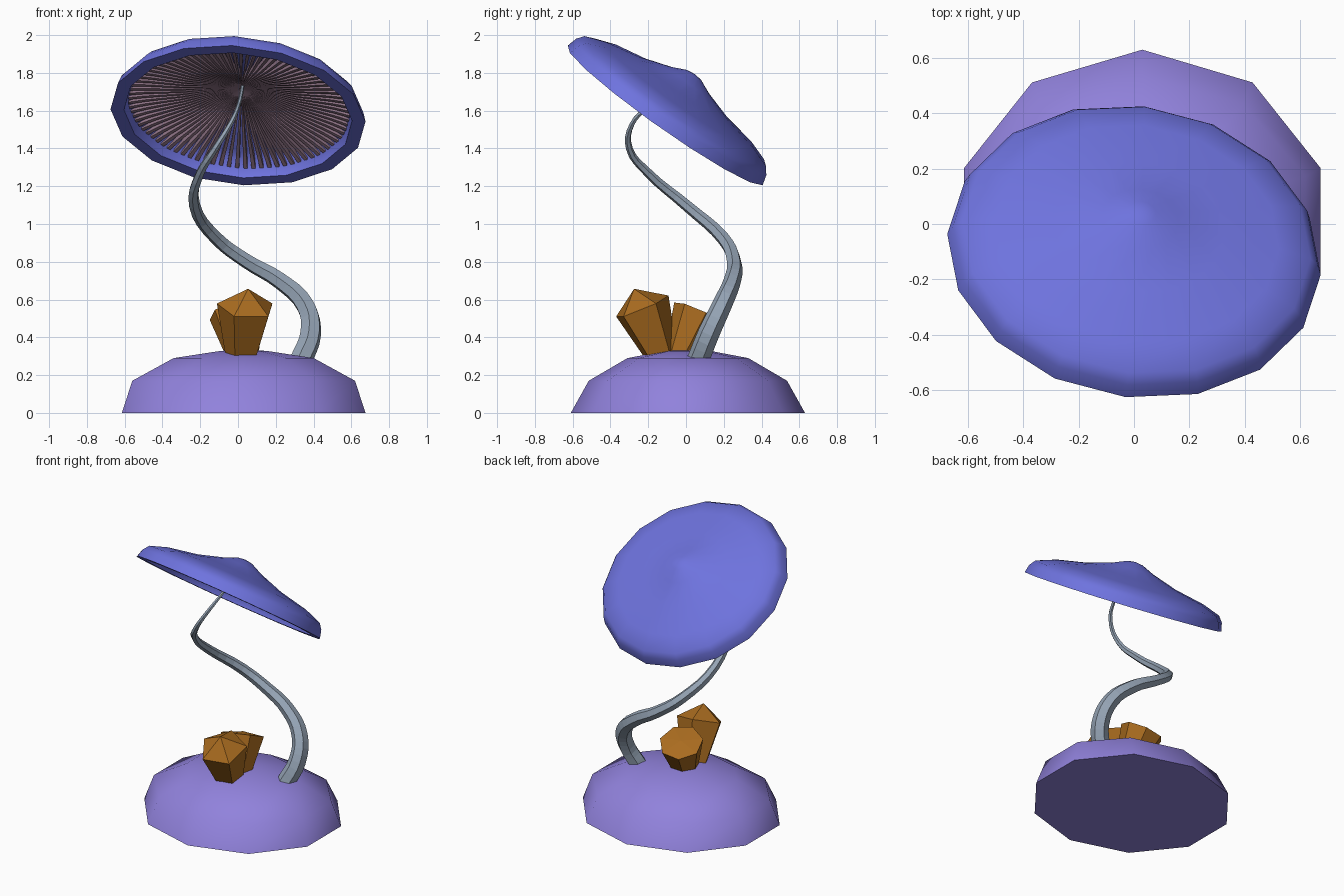
import bpy, bmesh, math
from mathutils import Vector, Matrix

if "Cube" in bpy.data.objects:
    bpy.data.objects.remove(bpy.data.objects["Cube"])


def mat(name, rgb):
    m = bpy.data.materials.new(name)
    m.diffuse_color = (*rgb, 1)
    m.use_nodes = True
    m.node_tree.nodes["Principled BSDF"].inputs["Base Color"].default_value = m.diffuse_color
    return m


LILAC = mat("lilac", (.283, .223, .716))
BLUE = mat("blue", (.156, .171, .73))
GREY = mat("blue grey", (.305, .376, .468))
MAUVE = mat("mauve", (.27, .17, .235))
AMBER = mat("amber", (.402, .15, .014))


def finish(bm, name, material, smooth=None):
    bmesh.ops.recalc_face_normals(bm, faces=bm.faces[:])
    me = bpy.data.meshes.new(name)
    bm.to_mesh(me)
    bm.free()
    ob = bpy.data.objects.new(name, me)
    bpy.context.collection.objects.link(ob)
    me.materials.append(material)
    if smooth:
        bpy.ops.object.select_all(action='DESELECT')
        ob.select_set(True)
        bpy.context.view_layer.objects.active = ob
        bpy.ops.object.shade_smooth_by_angle(angle=math.radians(smooth))
    return ob


def lathe(bm, profile, n, offset, frame):
    """Elliptical rings (rx, ry, z) joined by faces; rx = 0 makes a pole."""
    prev = None
    for k, (rx, ry, z) in enumerate(profile):
        if rx == 0:
            ring = [bm.verts.new(frame @ Vector((0, 0, z)))] * n
        else:
            ring = [bm.verts.new(frame @ Vector((rx * math.cos(a), ry * math.sin(a), z)))
                    for a in (offset + math.tau * i / n for i in range(n))]
        if prev:
            for i in range(n):
                j = (i + 1) % n
                f = []
                for v in (prev[i], prev[j], ring[j], ring[i]):
                    if v not in f:
                        f.append(v)
                bm.faces.new(f)
        elif rx:
            bm.faces.new(ring)
        prev = ring
    if profile[-1][0]:
        bm.faces.new(prev)


# Mound
bm = bmesh.new()
lathe(bm, [(.678, .62, 0), (.62, .525, .17), (.39, .32, .29), (.13, .12, .328), (0, 0, .335)],
      10, math.radians(90), Matrix.Translation((.03, .01, 0)))
finish(bm, "mound", LILAC, 60)

# Tilted cap frame
n = Vector((.125, .71, 1)).normalized()
ex = Vector((.71, -.125, 0)).normalized()
ey = n.cross(ex)
frame = Matrix.Translation((0, -.11, 1.575)) @ Matrix((ex, ey, n)).transposed().to_4x4()
K = .68 / .635   # cap is slightly wider than deep

# Cap shell: inner pole, hollow underside, lip, bell-shaped top
inner = [(0, .235), (.05, .23), (.13, .195), (.29, .14), (.47, .105), (.555, .065)]
outer = [(.568, 0), (.635, 0), (.62, .055), (.592, .092), (.48, .133), (.29, .172),
         (.13, .225), (.05, .262), (0, .27)]
bm = bmesh.new()
lathe(bm, [(r * K, r, h) for r, h in inner + outer], 16, math.radians(5), frame)
finish(bm, "cap", BLUE, 60)

# Gills: thin radial blades below the hollow
bm = bmesh.new()
upper = [(.01, .225), (.13, .19), (.29, .135), (.47, .1), (.55, .06)]
lower = [(.55, .05), (.47, .07), (.29, .105), (.13, .15), (.01, .17)]
COUNT = 84
for i in range(COUNT):
    a = math.tau * i / COUNT
    c, s = math.cos(a), math.sin(a)
    sides = []
    for t in (-1, 1):
        pts = []
        for r, h in upper + lower:
            w = t * (.001 + .009 * r / .55)
            pts.append(bm.verts.new(frame @ Vector(((r * c - w * s) * K, r * s + w * c, h))))
        sides.append(pts)
    m = len(upper)
    for k in range(2 * m):
        j = (k + 1) % (2 * m)
        bm.faces.new((sides[0][k], sides[0][j], sides[1][j], sides[1][k]))
    for p in sides:
        for k in range(m - 1):
            bm.faces.new((p[k], p[k + 1], p[-2 - k], p[-1 - k]))
finish(bm, "gills", MAUVE)

# Twisting stem, thinning towards the cap (x, y, z, radius)
path = [(.33, .06, .27, .06), (.385, .12, .42, .058), (.355, .19, .57, .053),
        (.22, .245, .70, .046), (.05, .255, .80, .04), (-.11, .2, .92, .036),
        (-.23, 0, 1.1, .03), (-.2, -.2, 1.27, .024), (-.12, -.3, 1.40, .018),
        (-.04, -.285, 1.53, .014), (0, -.2, 1.62, .011), (.03, 0, 1.76, .009)]
cu = bpy.data.curves.new("stem", 'CURVE')
cu.dimensions = '3D'
cu.bevel_depth = 1
cu.bevel_resolution = 1
cu.resolution_u = 4
cu.use_fill_caps = True
sp = cu.splines.new('BEZIER')
sp.bezier_points.add(len(path) - 1)
for p, (x, y, z, r) in zip(sp.bezier_points, path):
    p.co = (x, y, z)
    p.radius = r
    p.handle_left_type = p.handle_right_type = 'AUTO'
sp.use_smooth = False
cu.materials.append(GREY)
stem = bpy.data.objects.new("stem", cu)
bpy.context.collection.objects.link(stem)
bpy.ops.object.select_all(action='DESELECT')
stem.select_set(True)
bpy.context.view_layer.objects.active = stem
bpy.ops.object.convert(target='MESH')


# Crystals: flaring prisms with a faceted end
def crystal(name, base, head, r0, r1, tip, sides, turn):
    base, head = Vector(base), Vector(head)
    axis = head - base
    L = axis.length
    fr = Matrix.Translation(base) @ axis.to_track_quat('Z', 'Y').to_matrix().to_4x4()
    b = bmesh.new()
    lathe(b, [(r0, r0, 0), (r1, r1, L), (0, 0, L + tip)], sides, math.radians(turn), fr)
    finish(b, name, AMBER)


crystal("front_crystal", (.02, -.12, .28), (.045, -.235, .56), .085, .158, .105, 5, 90)
crystal("back_crystal", (.03, -.04, .28), (-.01, .07, .525), .08, .145, .02, 7, 20)
